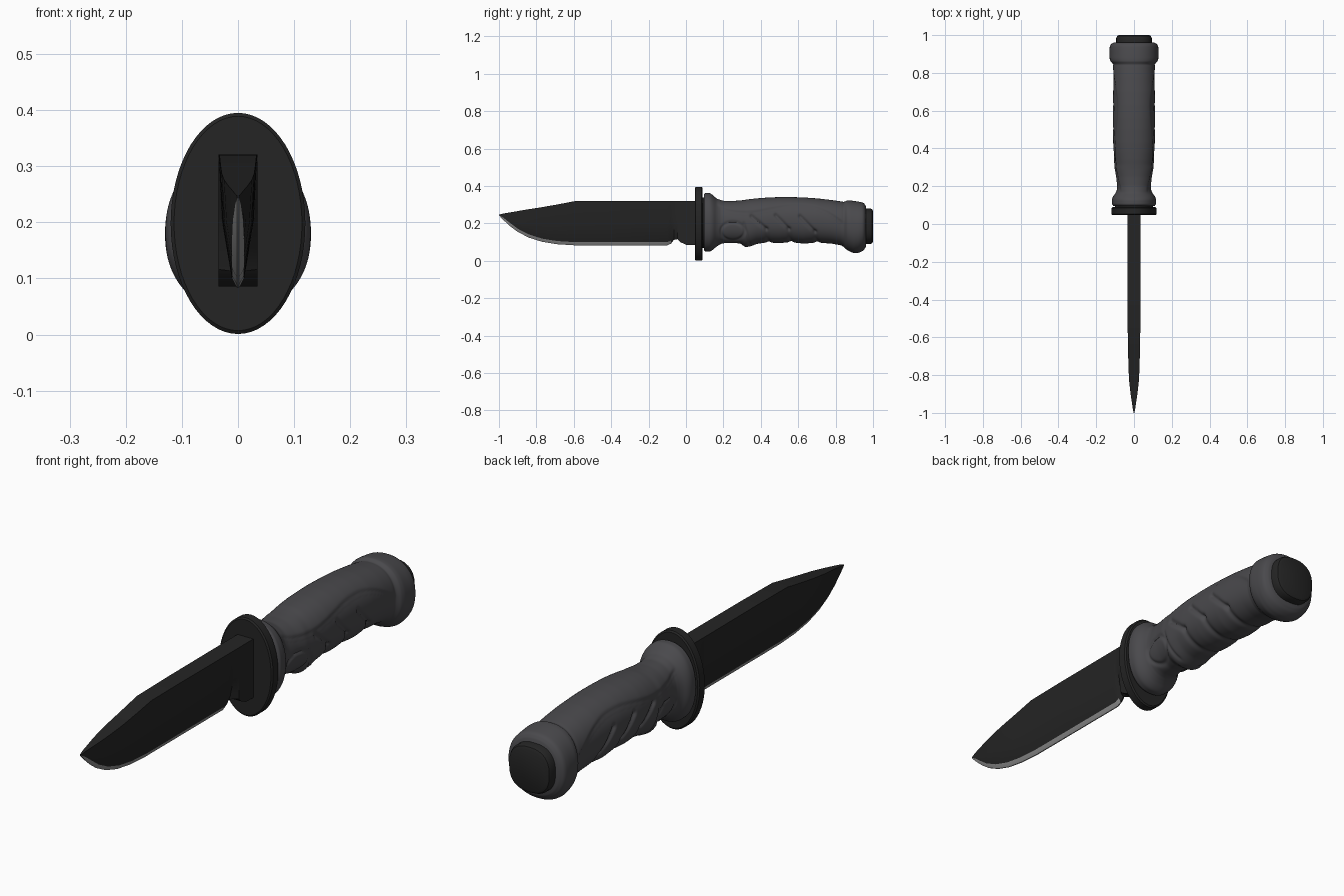
import bpy, bmesh, math

if "Cube" in bpy.data.objects:
    bpy.data.objects.remove(bpy.data.objects["Cube"])


def material(name, r, g, b):
    m = bpy.data.materials.new(name)
    m.diffuse_color = (r, g, b, 1)
    m.use_nodes = True
    m.node_tree.nodes["Principled BSDF"].inputs["Base Color"].default_value = m.diffuse_color
    return m


BLACK = material("matte black", 0.018, 0.018, 0.018)
GRIP = material("dark grey rubber", 0.068, 0.067, 0.073)
STEEL = material("bare steel edge", 0.26, 0.26, 0.26)


def lerp(table, y, col):
    if y <= table[0][0]:
        return table[0][col]
    for p, q in zip(table, table[1:]):
        if y <= q[0]:
            return p[col] + (q[col] - p[col]) * (y - p[0]) / (q[0] - p[0])
    return table[-1][col]


def smooth_lerp(table, y, col, w=0.006):
    return sum(lerp(table, y + k * w / 2, col) for k in (-2, -1, 0, 1, 2)) / 5


def loft(name, rings, mats, rule=None, angle=30):
    """Skin closed rings of points, cap both ends; rule(i, j) gives the material slot."""
    bm = bmesh.new()
    vs = [[bm.verts.new(p) for p in ring] for ring in rings]
    n = len(vs[0])
    for i in range(len(vs) - 1):
        for j in range(n):
            k = (j + 1) % n
            f = bm.faces.new((vs[i][j], vs[i][k], vs[i + 1][k], vs[i + 1][j]))
            f.material_index = rule(i, j) if rule else 0
    bm.faces.new(vs[0])
    bm.faces.new(vs[-1])
    bmesh.ops.recalc_face_normals(bm, faces=bm.faces)
    me = bpy.data.meshes.new(name)
    bm.to_mesh(me)
    bm.free()
    ob = bpy.data.objects.new(name, me)
    bpy.context.collection.objects.link(ob)
    for m in mats:
        me.materials.append(m)
    bpy.ops.object.select_all(action='DESELECT')
    ob.select_set(True)
    bpy.context.view_layer.objects.active = ob
    bpy.ops.object.shade_smooth_by_angle(angle=math.radians(angle))
    return ob


def oval(y, a, z0, z1, n=64, e=2.0):
    ring = []
    for j in range(n):
        t = 2 * math.pi * j / n
        c, s = math.cos(t), math.sin(t)
        x = a * math.copysign(abs(c) ** (2 / e), c)
        z = (z0 + z1) / 2 + (z1 - z0) / 2 * math.copysign(abs(s) ** (2 / e), s)
        ring.append((x, y, z))
    return ring


# Blade: y, spine z, edge z, half thickness at the spine
blade = [(-1.0, .247, .243, .002), (-.975, .253, .217, .007), (-.94, .259, .185, .012),
         (-.9, .266, .155, .018), (-.84, .276, .124, .025), (-.77, .287, .102, .029),
         (-.69, .301, .089, .031), (-.595, .319, .083, .033), (-.4, .321, .083, .034),
         (-.1, .321, .083, .035), (-.08, .321, .092, .035), (-.065, .321, .112, .035),
         (-.045, .321, .116, .035), (-.03, .321, .100, .035), (.0, .321, .086, .035),
         (.06, .321, .085, .035)]
rings = []
for y, zt, zb, t in blade:
    h = zt - zb
    ground = y < -.05                       # flat-ground ahead of the ricasso
    strip = min(.017, h * .35)
    mid, low, edge = (.82, .011, .002) if ground else (1, 1, 1)
    tm = t * mid
    tl = min(low, t * .8) if ground else t
    te = min(edge, t) if ground else t
    half = [(t, zt), (tm, zb + h * .5), (tl, zb + strip), (te, zb)]
    rings.append([(x, y, z) for x, z in half] + [(-x, y, z) for x, z in reversed(half)])
loft("blade", rings, [BLACK, STEEL],
     lambda i, j: 1 if j in (2, 3, 4) and blade[i][0] < -.09 else 0)

# Oval guard with softened rims
loft("guard", [oval(y, .12 - d, d + .001, .395 - d) for y, d in
               ((.047, .006), (.052, 0), (.084, 0), (.089, .006))], [BLACK])
# Dark spacer between guard and grip
loft("spacer", [oval(y, .1, .07, .34) for y in (.088, .105)], [BLACK])

# Grip outline: y, half width, bottom z, top z
grip = [(.095, .105, .06, .35), (.1, .117, .05, .364), (.13, .117, .05, .362),
        (.145, .112, .06, .35), (.165, .096, .078, .332), (.2, .095, .088, .321),
        (.25, .101, .09, .320), (.29, .108, .087, .323), (.315, .11, .068, .326),
        (.34, .112, .070, .330), (.38, .114, .085, .334), (.43, .116, .092, .338),
        (.5, .117, .089, .341), (.56, .117, .094, .341), (.63, .117, .086, .339),
        (.7, .116, .092, .334), (.78, .114, .086, .325), (.835, .112, .076, .317),
        (.849, .109, .071, .314), (.855, .122, .062, .323), (.875, .129, .05, .323),
        (.9, .13, .04, .320), (.925, .13, .043, .316), (.945, .127, .053, .312),
        (.957, .118, .064, .304), (.962, .1, .08, .288)]
# Lower border of the smooth back panel, and the diagonal finger grooves
border = [(.16, .30), (.2, .275), (.26, .262), (.35, .258), (.45, .278), (.55, .297),
          (.65, .297), (.73, .275), (.8, .235), (.85, .19)]
slots = [((.35, .24), (.43, .165)), ((.48, .245), (.55, .165)), ((.61, .24), (.69, .15))]


def seg_dist(y, z, a, b):
    dy, dz = b[0] - a[0], b[1] - a[1]
    t = max(0, min(1, ((y - a[0]) * dy + (z - a[1]) * dz) / (dy * dy + dz * dz)))
    return math.hypot(y - a[0] - t * dy, z - a[1] - t * dz)


def inset(y, z):
    """Depth of the moulded relief at a point on the side of the grip."""
    if not .165 < y < .848:
        return 0
    fade = min(1, (y - .165) / .02, (.848 - y) / .02)
    d = smooth_lerp(border, y, 1, .03) - z
    step = max(0, min(1, d / .012))
    depth = .006 * step + .005 * math.exp(-(d / .006) ** 2)
    for a, b in slots:
        depth += .010 * math.exp(-(seg_dist(y, z, a, b) / .009) ** 2)
        low = seg_dist(y, z, b, (b[0] + .02, .05))
        depth += .006 * math.exp(-(low / .012) ** 2)
    r = math.hypot((y - .25) / .062, (z - .155) / .052)   # finger rest
    depth += .006 * math.exp(-((r - 1) / .13) ** 2)
    depth += .005 * math.exp(-(seg_dist(y, z, (.31, .20), (.34, .085)) / .007) ** 2)
    return depth * fade


rings = []
N = 220
for i in range(N + 1):
    y = .095 + (.962 - .095) * i / N
    a, z0, z1 = (smooth_lerp(grip, y, c) for c in (1, 2, 3))
    zc, ring = (z0 + z1) / 2, []
    for x, _, z in oval(y, a, z0, z1, 112, 2.2):
        r = math.hypot(x, z - zc)
        k = 1 - inset(y, z) / r
        ring.append((x * k, y, zc + (z - zc) * k))
    rings.append(ring)
loft("grip", rings, [GRIP], angle=50)

# Pommel cap
loft("pommel_cap", [oval(y, .094 - d, .09 + d, .28 - d, 48, 2.5) for y, d in
                    ((.95, 0), (.985, 0), (.995, .005), (1.0, .014))], [BLACK])
